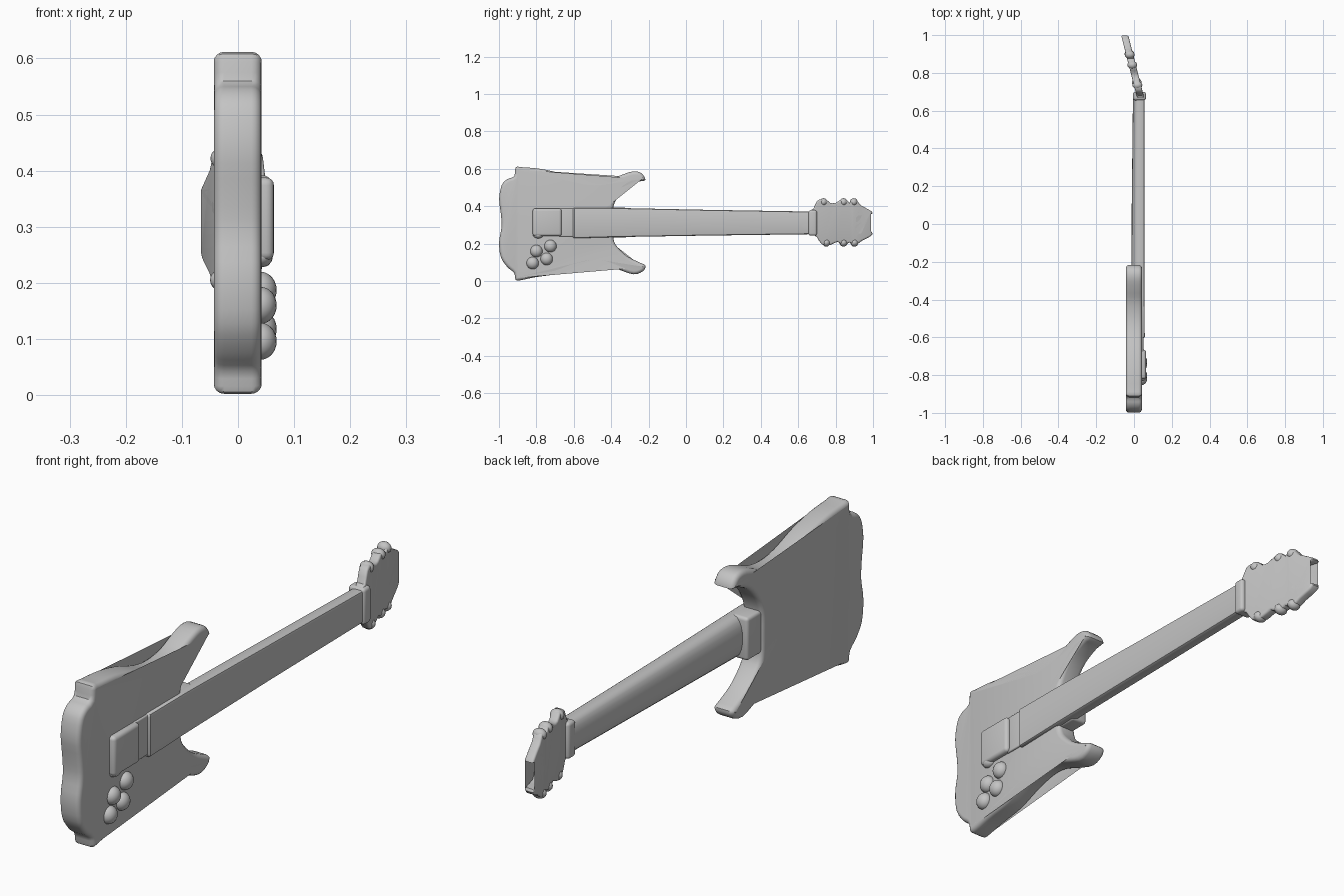
import bpy, bmesh, math
from mathutils import Vector

cube = bpy.data.objects.get("Cube")
if cube:
    bpy.data.objects.remove(cube, do_unlink=True)

grey = bpy.data.materials.new("plain_grey")
grey.use_nodes = True
grey.diffuse_color = (0.55, 0.55, 0.55, 1)
grey.node_tree.nodes["Principled BSDF"].inputs["Base Color"].default_value = (0.55, 0.55, 0.55, 1)


def finish(name, bm, angle=40):
    bmesh.ops.recalc_face_normals(bm, faces=bm.faces)
    me = bpy.data.meshes.new(name)
    bm.to_mesh(me)
    bm.free()
    me.materials.append(grey)
    ob = bpy.data.objects.new(name, me)
    bpy.context.collection.objects.link(ob)
    bpy.ops.object.select_all(action='DESELECT')
    ob.select_set(True)
    bpy.context.view_layer.objects.active = ob
    bpy.ops.object.shade_smooth_by_angle(angle=math.radians(angle))
    return ob


def smooth_loop(pts, steps):
    """Closed Catmull-Rom curve through the (y, z) points."""
    p = [Vector(q) for q in pts]
    out = []
    for i in range(len(p)):
        a, b, c, d = p[i - 1], p[i], p[(i + 1) % len(p)], p[(i + 2) % len(p)]
        for s in range(steps):
            t = s / steps
            out.append(0.5 * (2 * b + (c - a) * t + (2 * a - 5 * b + 4 * c - d) * t * t
                              + (3 * b - a - 3 * c + d) * t ** 3))
    return out


def loft(bm, rings):
    """Skin a list of closed rings and cap both ends."""
    vs = [[bm.verts.new(co) for co in ring] for ring in rings]
    n = len(vs[0])
    for a, b in zip(vs, vs[1:]):
        for i in range(n):
            j = (i + 1) % n
            bm.faces.new((a[i], a[j], b[j], b[i]))
    bm.faces.new(vs[0])
    bm.faces.new(vs[-1][::-1])


def slab(name, pts, x0, x1, r, steps=3, slope=0.0, y_ref=0.0):
    """Slab with rounded rims cut to a (y, z) outline, optionally tilted."""
    loop = smooth_loop(pts, steps)
    n = len(loop)
    area = sum(loop[i - 1].x * loop[i].y - loop[i].x * loop[i - 1].y for i in range(n))
    sign = 1 if area > 0 else -1
    inward = []
    for i in range(n):
        t = (loop[(i + 1) % n] - loop[i - 1]).normalized()
        inward.append(Vector((-t.y, t.x)) * sign)
    arc = [math.radians(a) for a in (0, 22, 45, 68, 90)]
    prof = [(r * (1 - math.sin(a)), x0 + r * (1 - math.cos(a))) for a in arc]
    prof += [(r * (1 - math.sin(a)), x1 - r * (1 - math.cos(a))) for a in reversed(arc)]
    rings = []
    for d, x in prof:
        ring = []
        for p, m in zip(loop, inward):
            q = p + m * d
            ring.append((x + slope * (q.x - y_ref), q.x, q.y))
        rings.append(ring)
    bm = bmesh.new()
    loft(bm, rings)
    return finish(name, bm)


def block(name, lo, hi, r):
    """Box with rounded edges."""
    bm = bmesh.new()
    bmesh.ops.create_cube(bm, size=1)
    for v in bm.verts:
        v.co = Vector([(a + b) / 2 + c * (b - a) for a, b, c in zip(lo, hi, v.co)])
    bmesh.ops.bevel(bm, geom=bm.edges[:], offset=r, segments=4, profile=0.5, affect='EDGES')
    return finish(name, bm)


def ball(name, centre, size):
    bm = bmesh.new()
    bmesh.ops.create_uvsphere(bm, u_segments=20, v_segments=12, radius=1)
    for v in bm.verts:
        v.co = Vector([c + s * k for c, s, k in zip(centre, size, v.co)])
    return finish(name, bm, 60)


# Body with two horns
slab("body", [
    (-.91, .608), (-.87, .608), (-.78, .60), (-.675, .577), (-.57, .541), (-.49, .53),
    (-.41, .54), (-.345, .567), (-.285, .586), (-.24, .578), (-.217, .54), (-.26, .53),
    (-.32, .50), (-.365, .45), (-.39, .39), (-.392, .31), (-.388, .225), (-.365, .18),
    (-.31, .13), (-.25, .10), (-.217, .083), (-.23, .053), (-.28, .036), (-.355, .06),
    (-.435, .09), (-.505, .096), (-.595, .075), (-.70, .037), (-.81, .02), (-.88, .005),
    (-.91, .006), (-.919, .043), (-.955, .075), (-.99, .128), (-.999, .21), (-.986, .29),
    (-.99, .36), (-.999, .44), (-.985, .513), (-.955, .545), (-.919, .56)],
    -.043, .042, .018)

# Neck: flat playing face, rounded back, tapering to the nut
bm = bmesh.new()
rings = []
for y, mid, half, back, front in [(-.605, .31, .077, .0, .05), (-.597, .31, .081, -.014, .057),
                                  (-.38, .313, .078, -.014, .056), (.1, .312, .069, -.012, .055),
                                  (.64, .311, .061, -.006, .056), (.69, .311, .060, -.004, .056)]:
    ring = [(front - .008, y, mid + half), (front - .002, y, mid + half - .003),
            (front, y, mid + half - .01), (front, y, mid - half + .01),
            (front - .002, y, mid - half + .003), (front - .008, y, mid - half)]
    side = front - .03
    for k in range(11):
        a = math.pi * k / 10
        ring.append((side - (side - back) * math.sin(a) ** .8, y, mid - half * math.cos(a)))
    rings.append(ring)
loft(bm, rings)
finish("neck", bm)

block("neck_heel", (-.034, -.46, .232), (.035, -.315, .392), .012)
block("nut", (-.005, .655, .243), (.063, .70, .379), .012)

# Headstock, tilted back, with a forked tip
slab("headstock", [
    (.655, .365), (.68, .385), (.70, .427), (.725, .438), (.75, .437), (.77, .418), (.80, .418),
    (.825, .433), (.86, .433), (.875, .418), (.89, .437), (.915, .43), (.935, .405),
    (.993, .372), (.988, .357), (.925, .358), (.911, .335), (.908, .31), (.911, .285),
    (.925, .264), (.993, .262), (.988, .24), (.94, .215), (.905, .192), (.875, .206),
    (.84, .192), (.81, .21), (.77, .192), (.725, .197), (.70, .235), (.68, .245), (.655, .255)],
    .003, .041, .009, 2, -.255, .72)

# Tuner knobs along both edges of the headstock
for side, z, ys in (("upper", .422, (.735, .842, .897)), ("lower", .205, (.75, .842, .9))):
    for i, y in enumerate(ys):
        x = .022 - .255 * (y - .72)
        ball(f"tuner_{side}_{i + 1}", (x, y, z), (.026, .021, .021))

# Bridge and the low plate joining it to the neck
block("bridge", (.02, -.82, .24), (.064, -.665, .388), .014)
ball("bridge_lobe", (.042, -.79, .247), (.02, .028, .019))
block("bridge_plate", (.02, -.68, .238), (.049, -.59, .388), .005)

# Four control knobs
for i, (y, z) in enumerate([(-.80, .16), (-.725, .187), (-.82, .096), (-.745, .118)]):
    ball(f"control_knob_{i + 1}", (.04, y, z), (.029, .033, .033))
